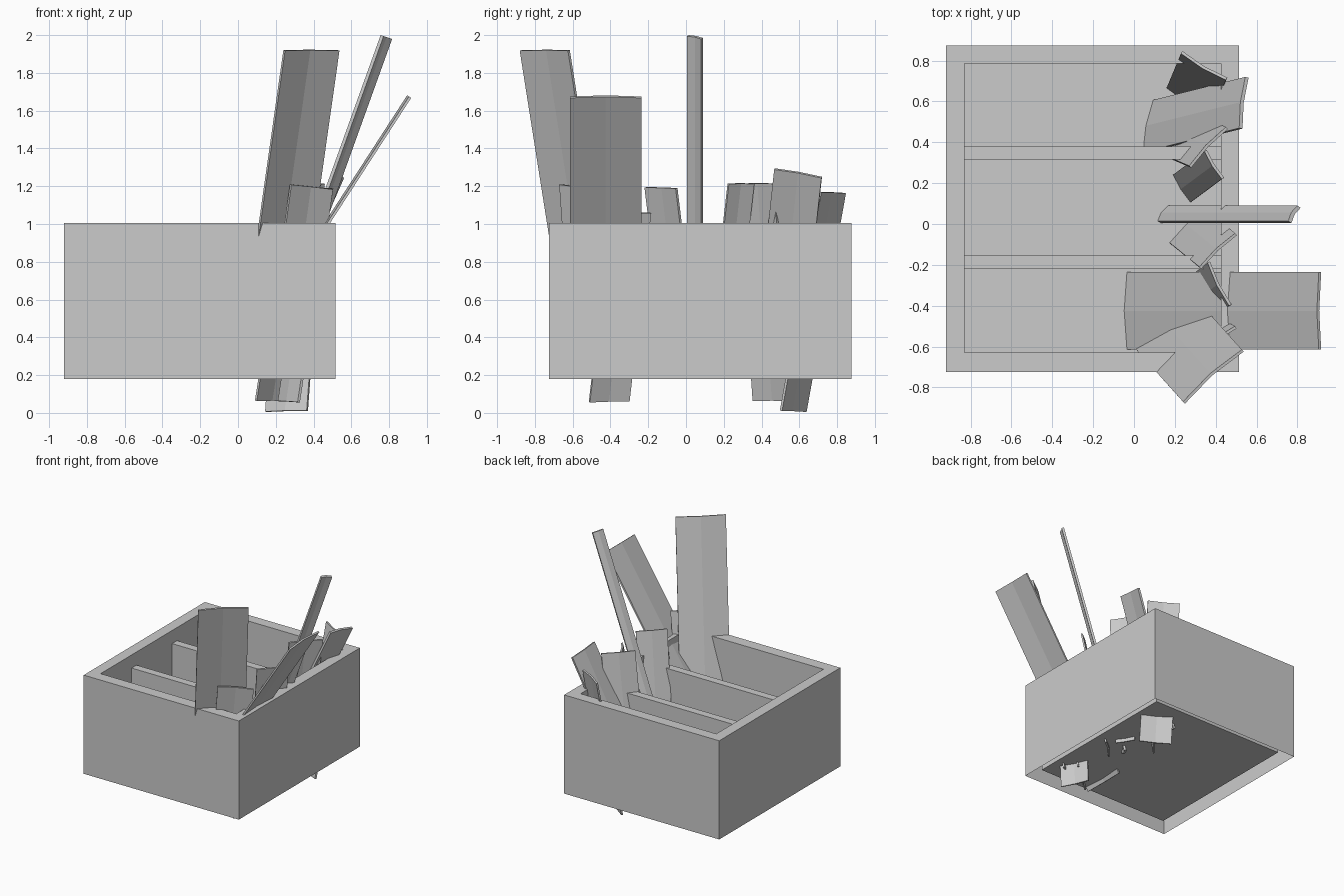
import bpy, bmesh
from mathutils import Vector

if "Cube" in bpy.data.objects:
    bpy.data.objects.remove(bpy.data.objects["Cube"])

mat = bpy.data.materials.new("light_grey")
mat.diffuse_color = (0.6, 0.6, 0.6, 1)
mat.use_nodes = True
mat.node_tree.nodes["Principled BSDF"].inputs["Base Color"].default_value = mat.diffuse_color

X0, X1, Y0, Y1 = -0.92, 0.515, -0.725, 0.875    # outer box
IX0, IX1, IY0, IY1 = -0.83, 0.425, -0.63, 0.785  # inner cavity
BOTTOM, TOP, FLOOR, DIVIDER_TOP = 0.18, 1.005, 0.225, 0.895


def add_object(name, bm, fix_normals=True):
    if fix_normals:
        bmesh.ops.recalc_face_normals(bm, faces=bm.faces)
    mesh = bpy.data.meshes.new(name)
    bm.to_mesh(mesh)
    bm.free()
    mesh.materials.append(mat)
    obj = bpy.data.objects.new(name, mesh)
    bpy.context.collection.objects.link(obj)
    return obj


def ring(bm, x0, x1, y0, y1, z):
    return [bm.verts.new(p) for p in
            ((x0, y0, z), (x1, y0, z), (x1, y1, z), (x0, y1, z))]


def make_box():
    # outer walls open underneath, top rim, inner walls, then a raised floor
    bm = bmesh.new()
    loops = [ring(bm, X0, X1, Y0, Y1, BOTTOM), ring(bm, X0, X1, Y0, Y1, TOP),
             ring(bm, IX0, IX1, IY0, IY1, TOP), ring(bm, IX0, IX1, IY0, IY1, FLOOR)]
    for a, b in zip(loops, loops[1:]):
        for i in range(4):
            j = (i + 1) % 4
            bm.faces.new((a[i], a[j], b[j], b[i]))
    bm.faces.new(loops[-1])
    add_object("box", bm, False)


def make_divider(name, y0, y1):
    bm = bmesh.new()
    low = ring(bm, IX0, IX1, y0, y1, FLOOR)
    high = ring(bm, IX0, IX1, y0, y1, DIVIDER_TOP)
    for i in range(4):
        j = (i + 1) % 4
        bm.faces.new((low[i], low[j], high[j], high[i]))
    bm.faces.new(high)
    add_object(name, bm, False)


def make_slat(name, p, q, lean, z_low, thick=0.014, bow=0.04):
    # thin slat bowed across its width, hanging from top edge p-q along its lean
    p, q = Vector(p), Vector(q)
    axis = Vector((lean[0], lean[1], 1))
    width = q - p
    n = axis.cross(width).normalized()
    if n.z < 0:
        n = -n
    drop = axis * ((p.z + q.z) / 2 - z_low)
    mid = (p + q) / 2 + n * bow * width.length
    outline = [p, mid, q] + [v - n * thick for v in (q, mid, p)]
    bm = bmesh.new()
    top = [bm.verts.new(v) for v in outline]
    low = [bm.verts.new(v - drop) for v in outline]
    for i in range(6):
        j = (i + 1) % 6
        bm.faces.new((top[i], top[j], low[j], low[i]))
    for r in (top, low):
        bm.faces.new((r[0], r[1], r[4], r[5]))
        bm.faces.new((r[1], r[2], r[3], r[4]))
    add_object(name, bm)


make_box()
make_divider("front_divider", -0.22, -0.155)
make_divider("back_divider", 0.315, 0.38)

# slats standing along the right side, front compartment first
make_slat("tall_front_slat", (0.24, -0.87, 1.92), (0.528, -0.615, 1.92), (0.142, -0.158), 0.19)
make_slat("wide_leaning_slat", (0.905, -0.615, 1.675), (0.905, -0.235, 1.675), (0.648, 0), 0.2,
          bow=0.03)
make_slat("short_front_slat", (0.275, -0.66, 1.21), (0.495, -0.50, 1.185), (0.14, -0.07), 0.2)
make_slat("low_slat", (0.36, -0.19, 1.06), (0.465, -0.40, 1.055), (0.15, 0.115), 0.06)
# middle compartment
make_slat("short_middle_slat", (0.495, -0.045, 1.19), (0.32, -0.21, 1.195), (0.15, -0.122), 0.2)
make_slat("narrow_tall_slat", (0.755, 0.015, 2.0), (0.80, 0.09, 1.985), (0.36, 0.0), 0.2, 0.02, 0.1)
make_slat("small_middle_slat", (0.43, 0.22, 1.215), (0.345, 0.355, 1.215), (0.155, 0.115), 0.2)
# back compartment
make_slat("short_back_slat", (0.45, 0.475, 1.215), (0.27, 0.285, 1.215), (0.157, -0.067), 0.065)
make_slat("wide_back_slat", (0.545, 0.72, 1.25), (0.515, 0.47, 1.295), (0.44, 0.11), 0.21, 0.018)
make_slat("corner_slat", (0.23, 0.835, 1.165), (0.45, 0.705, 1.17), (0.075, 0.18), 0.01)
